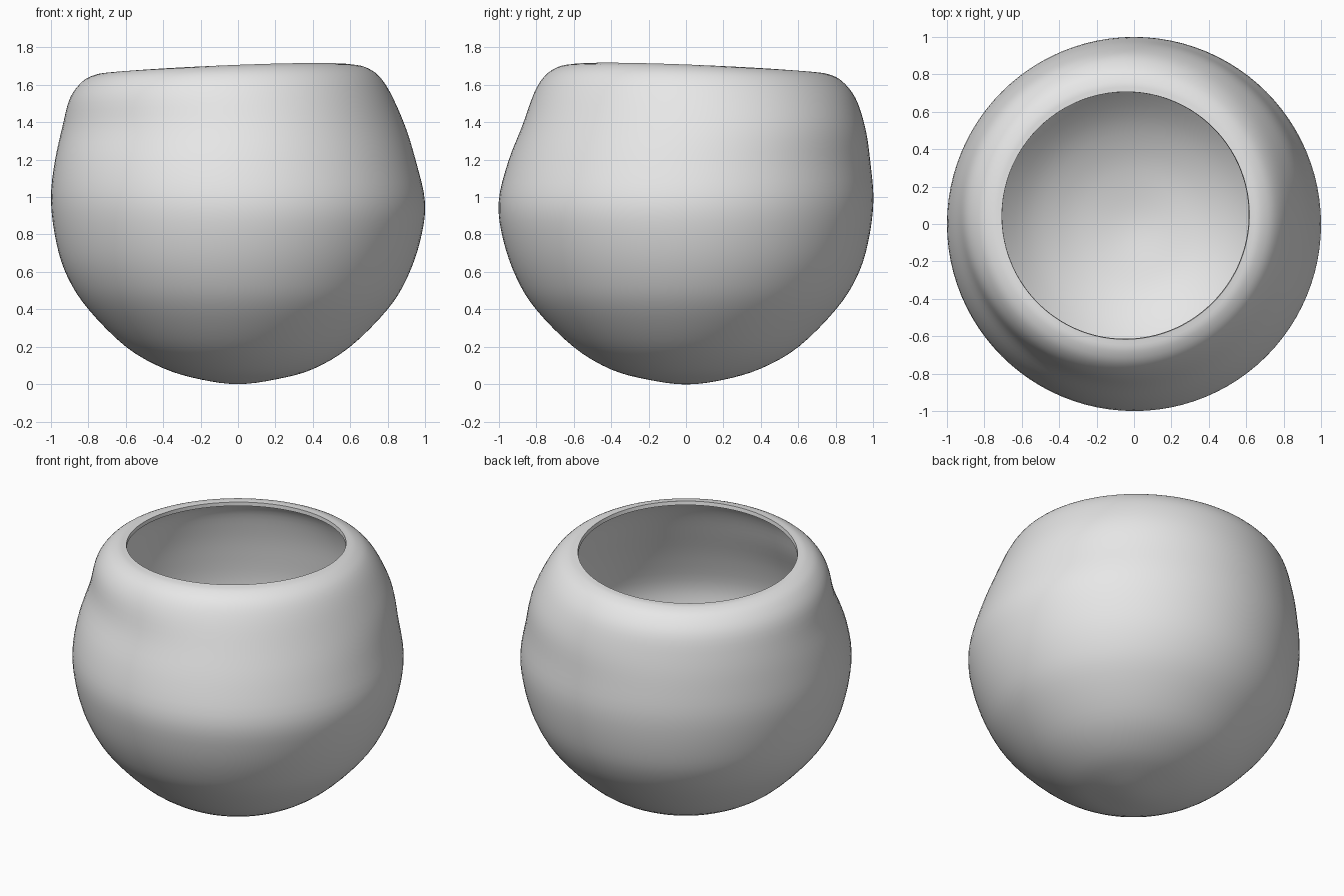
import bpy, bmesh, math
from mathutils import Vector

cube = bpy.data.objects.get("Cube")
if cube:
    bpy.data.objects.remove(cube, do_unlink=True)

# Wall profiles (radius, height) from base to lip: full low side, tapered high side
FULL_SIDE = [(0, 0), (.2, .025), (.4, .085), (.6, .2), (.8, .4), (.91, .57), (.97, .75),
             (1, .98), (.98, 1.2), (.945, 1.38), (.9, 1.53), (.83, 1.62), (.76, 1.655), (.705, 1.66)]
TAPERED_SIDE = [(0, 0), (.2, .025), (.4, .08), (.6, .2), (.8, .4), (.905, .57), (.975, .77),
                (1, .97), (.95, 1.19), (.875, 1.4), (.81, 1.56), (.75, 1.65), (.68, 1.695), (.615, 1.707)]
SEGMENTS = 96
STEPS = 4


def smooth_profile(points):
    """Catmull-Rom curve through the points."""
    pts = [Vector(p) for p in points]
    # Mirror the first point across the axis so the base stays round
    pts = [Vector((-pts[1].x, pts[1].y))] + pts + [2 * pts[-1] - pts[-2]]
    out = []
    for a, b, c, d in zip(pts, pts[1:], pts[2:], pts[3:]):
        for i in range(STEPS):
            t = i / STEPS
            out.append(0.5 * (2 * b + (c - a) * t + (2 * a - 5 * b + 4 * c - d) * t ** 2
                              + (3 * b - a - 3 * c + d) * t ** 3))
    return out + [pts[-2]]


full, tapered = smooth_profile(FULL_SIDE), smooth_profile(TAPERED_SIDE)

# Bowl wall, blended around the axis between the two profiles
bm = bmesh.new()
base = bm.verts.new((0, 0, 0))
rings = []
for f, t in zip(full[1:], tapered[1:]):
    ring = []
    for s in range(SEGMENTS):
        angle = math.tau * s / SEGMENTS
        blend = 0.5 + math.sqrt(0.5) * math.cos(angle - math.radians(135))
        r, z = t.lerp(f, blend)
        # Slight neck on one side under the shoulder
        neck = math.exp(-((z - 1.38) / 0.15) ** 2)
        r -= 0.025 * neck * math.cos(angle - math.radians(225)) ** 3
        ring.append(bm.verts.new((r * math.cos(angle), r * math.sin(angle), z)))
    rings.append(ring)
for s in range(SEGMENTS):
    n = (s + 1) % SEGMENTS
    bm.faces.new((base, rings[0][n], rings[0][s]))
    for low, high in zip(rings, rings[1:]):
        bm.faces.new((low[s], low[n], high[n], high[s]))
mesh = bpy.data.meshes.new("bowl")
bm.to_mesh(mesh)
bm.free()
bowl = bpy.data.objects.new("bowl", mesh)
bpy.context.collection.objects.link(bowl)

# Thin wall, thickened inward
shell = bowl.modifiers.new("wall_thickness", "SOLIDIFY")
shell.thickness = 0.025
shell.offset = -1

# Plain grey material
grey = bpy.data.materials.new("light_grey")
grey.use_nodes = True
colour = (0.8, 0.8, 0.8, 1)
grey.diffuse_color = colour
grey.node_tree.nodes["Principled BSDF"].inputs["Base Color"].default_value = colour
mesh.materials.append(grey)

bpy.ops.object.select_all(action="DESELECT")
bowl.select_set(True)
bpy.context.view_layer.objects.active = bowl
bpy.ops.object.modifier_apply(modifier=shell.name)
bpy.ops.object.shade_smooth_by_angle(angle=math.radians(40))
